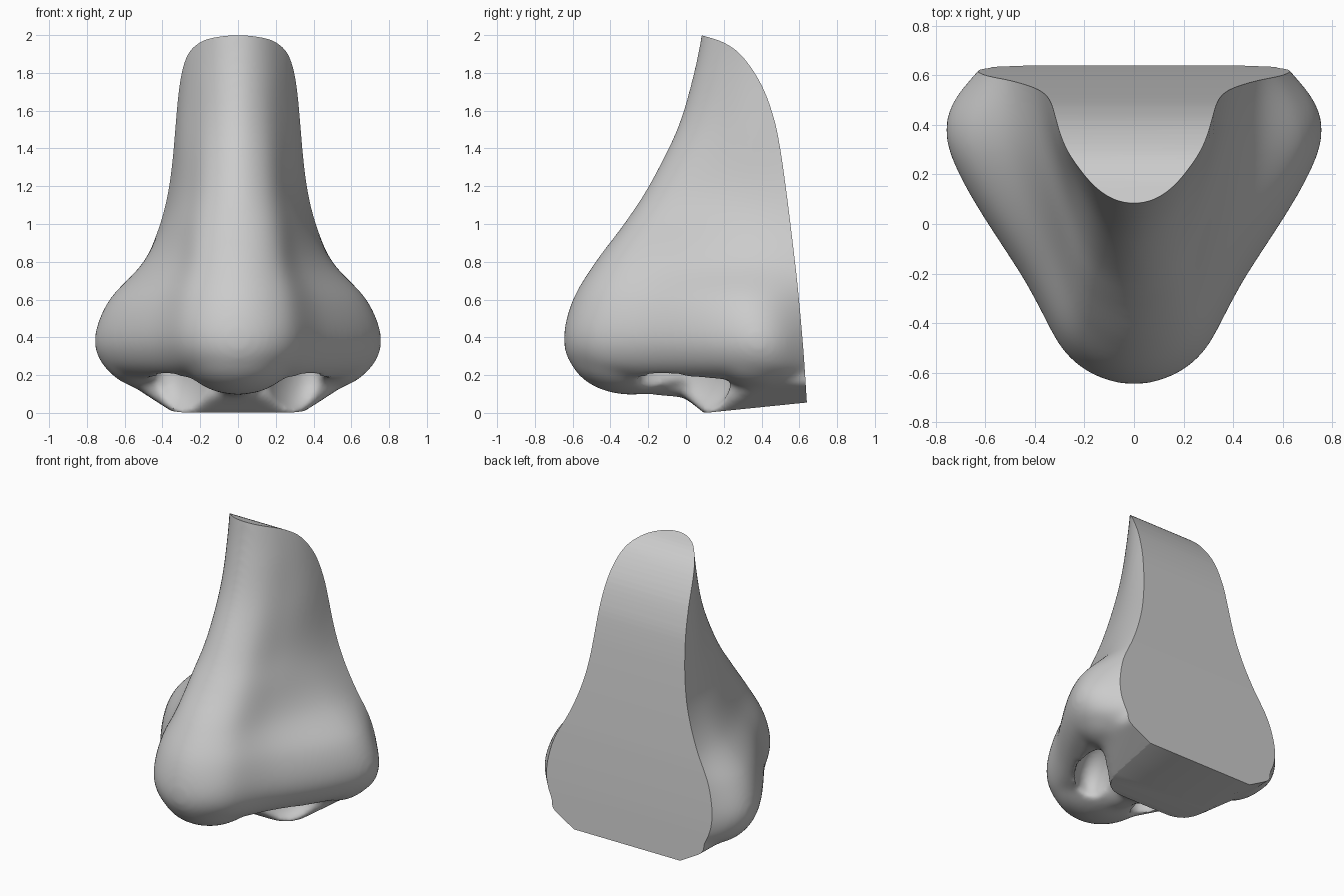
import bpy, bmesh, math
from mathutils import Vector, Matrix

if "Cube" in bpy.data.objects:
    bpy.data.objects.remove(bpy.data.objects["Cube"])

def spline(pts, n):
    """Catmull-Rom through tuples of any length, n steps per span."""
    p = [Vector(q) for q in pts]
    p = [2 * p[0] - p[1]] + p + [2 * p[-1] - p[-2]]
    out = []
    for i in range(1, len(p) - 2):
        a, b, c, d = p[i - 1:i + 3]
        for k in range(n):
            t = k / n
            out.append(0.5 * (2 * b + (c - a) * t + (2 * a - 5 * b + 4 * c - d) * t * t
                              + (3 * b - a - 3 * c + d) * t ** 3))
    return out + [p[-2]]

def make(name, bm, helper=False):
    bmesh.ops.recalc_face_normals(bm, faces=bm.faces)
    me = bpy.data.meshes.new(name)
    bm.to_mesh(me)
    bm.free()
    ob = bpy.data.objects.new(name, me)
    bpy.context.collection.objects.link(ob)
    ob.hide_render = helper
    return ob

def ellipsoid(bm, c, r, turn=0):
    m = Matrix.Translation(c) @ Matrix.Rotation(turn, 4, 'Z') @ Matrix.Diagonal((*r, 1))
    bmesh.ops.create_uvsphere(bm, u_segments=40, v_segments=24, radius=1, matrix=m)

# Horizontal sections: z, front y, then half contour x,y pairs, back x
BACK = 0.72
sections = [
    (2.10, .10, .10, .125, .20, .215, .30, .38, .33),
    (1.80, .04, .12, .085, .22, .20, .305, .39, .335),
    (1.50, -.05, .14, .015, .24, .17, .32, .38, .345),
    (1.20, -.20, .16, -.12, .26, .09, .34, .36, .385),
    (1.00, -.33, .18, -.25, .29, -.01, .385, .32, .425),
    (0.80, -.48, .20, -.39, .32, -.13, .49, .32, .48),
    (0.60, -.60, .24, -.50, .40, -.22, .68, .32, .53),
    (0.40, -.648, .25, -.55, .43, -.25, .76, .35, .55),
    (0.26, -.61, .22, -.51, .39, -.23, .72, .36, .54),
    (0.18, -.48, .15, -.41, .32, -.17, .62, .37, .50)]

# Main body: loft through the sections
bm = bmesh.new()
rings = []
for s in spline(sections, 6):
    half = [(s[2], s[3]), (s[4], s[5]), (s[6], s[7]), (s[8], BACK)]
    ctrl = [(-x, y) for x, y in reversed(half)] + [(0, s[1])] + half
    rings.append([bm.verts.new((x, y, s[0])) for x, y in spline(ctrl, 8)])
for r0, r1 in zip(rings, rings[1:]):
    for i in range(len(r0)):
        j = (i + 1) % len(r0)
        bm.faces.new((r0[i], r0[j], r1[j], r1[i]))
bm.faces.new(rings[0])
bm.faces.new(rings[-1])

# Tip lobe, columella and wing undersides
ellipsoid(bm, (0, -.29, .33), (.31, .335, .235))
ellipsoid(bm, (0, 0, .26), (.14, .45, .18))
for sx in (-1, 1):
    ellipsoid(bm, (sx * .49, .38, .37), (.25, .28, .24))

# Lip base block
hull = []
for sx in (-1, 1):
    for x, y, z in ((.31, .12, -.02), (.35, .75, .03), (.60, .75, .17), (.57, .36, .15),
                    (.12, -.03, .10), (.40, .72, .40), (.20, .15, .35)):
        hull.append(bm.verts.new((sx * x, y, z)))
bmesh.ops.convex_hull(bm, input=hull)
nose = make("nose", bm)

# Nostril cutters
bm = bmesh.new()
for sx in (-1, 1):
    ellipsoid(bm, (sx * .29, 0, .2), (.13, .27, .22), -sx * math.radians(25))
nostrils = make("nostril_cutter", bm, True)

# Side-profile prism that trims the back and the base
curve = [(.08, 2.0), (.2, 1.96), (.3, 1.885), (.4, 1.735), (.465, 1.56), (.5, 1.39),
         (.53, 1.18), (.56, .94), (.59, .68), (.62, .35), (.64, .055)]
prof = [tuple(p) for p in spline(curve, 5)] + [(.13, .003), (-1, 0), (-1, 2.0)]
bm = bmesh.new()
sides = [[bm.verts.new((x, y, z)) for y, z in prof] for x in (-1, 1)]
for i in range(len(prof)):
    j = (i + 1) % len(prof)
    bm.faces.new((sides[0][i], sides[0][j], sides[1][j], sides[1][i]))
for s in sides:
    bm.faces.new(s)
trim = make("back_trim", bm, True)

# Fuse, carve, soften, trim
def remesh():
    m = nose.modifiers.new("fuse", 'REMESH')
    m.mode, m.voxel_size = 'VOXEL', 0.016

def boolean(ob, op):
    m = nose.modifiers.new("cut", 'BOOLEAN')
    m.operation, m.object, m.solver = op, ob, 'EXACT'

def soften(n):
    m = nose.modifiers.new("soften", 'SMOOTH')
    m.factor, m.iterations = 0.5, n

remesh()
soften(20)
boolean(nostrils, 'DIFFERENCE')
remesh()
soften(14)
boolean(trim, 'INTERSECT')
bpy.context.view_layer.update()
dg = bpy.context.evaluated_depsgraph_get()
mesh = bpy.data.meshes.new_from_object(nose.evaluated_get(dg))
nose.modifiers.clear()
nose.data = mesh
for helper in (nostrils, trim):
    bpy.data.objects.remove(helper)
bpy.ops.object.select_all(action='DESELECT')
nose.select_set(True)
bpy.context.view_layer.objects.active = nose
bpy.ops.object.shade_smooth_by_angle(angle=math.radians(35))
